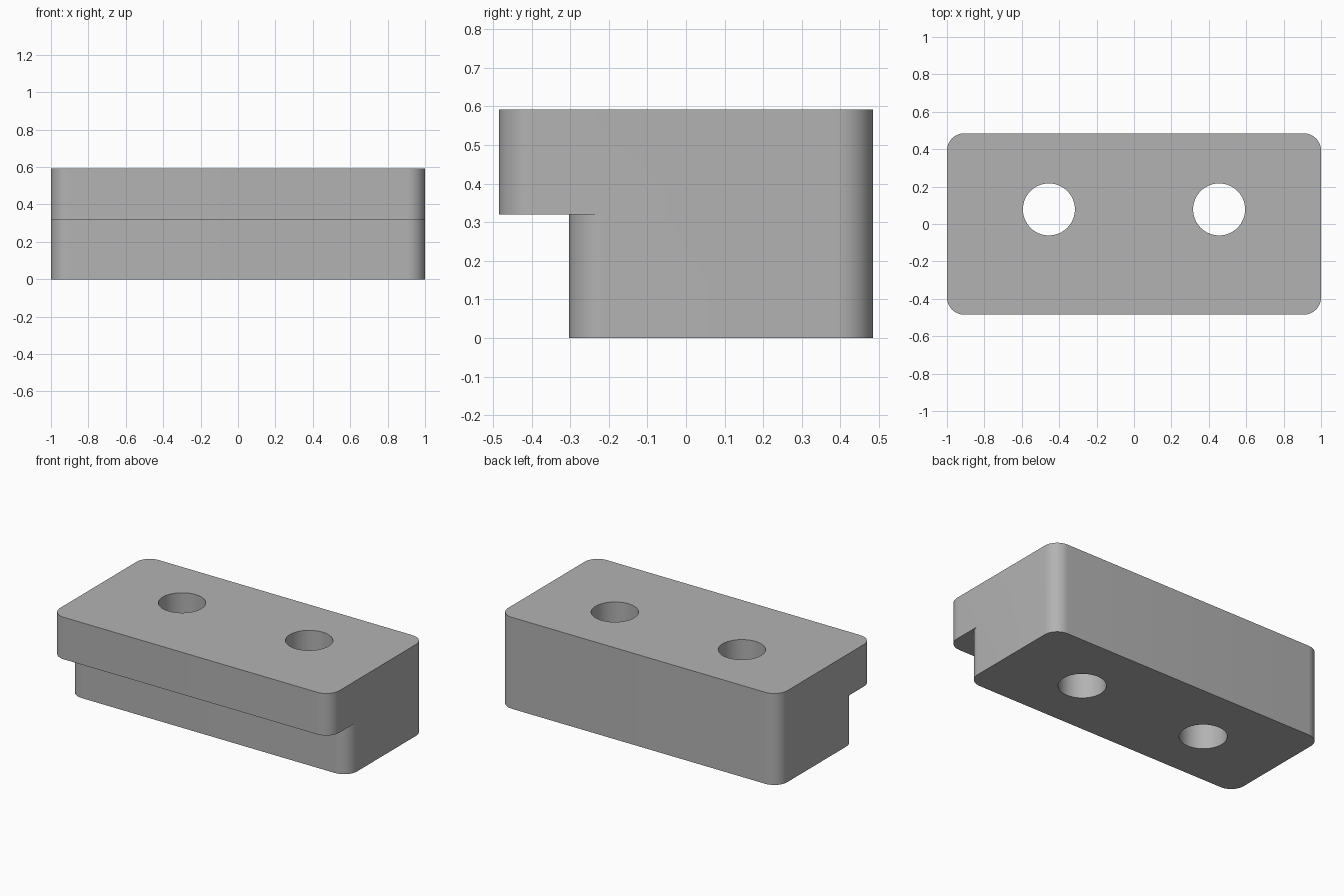
import bpy, bmesh
from math import cos, sin, pi, radians

cube = bpy.data.objects.get("Cube")
if cube:
    bpy.data.objects.remove(cube, do_unlink=True)

BACK, FRONT, STEP_FRONT = 0.485, -0.485, -0.303
STEP_Z, TOP = 0.32, 0.592
CORNER = 0.093
HOLE_X, HOLE_Y, HOLE_R = 0.455, 0.078, 0.139


def arc(cx, cy, r, start, end, n):
    """Points along an arc, both ends included."""
    return [(cx + r * cos(start + (end - start) * i / n),
             cy + r * sin(start + (end - start) * i / n)) for i in range(n + 1)]


def front_edge(y):
    """Rounded front, running from the right side to the left side."""
    x = 1 - CORNER
    return (arc(-x, y + CORNER, CORNER, pi, 1.5 * pi, 12)
            + arc(x, y + CORNER, CORNER, 1.5 * pi, 2 * pi, 12))


back = (arc(1 - CORNER, BACK - CORNER, CORNER, 0, pi / 2, 12)
        + arc(CORNER - 1, BACK - CORNER, CORNER, pi / 2, pi, 12))
step = front_edge(STEP_FRONT)
lip = [step[0]] + front_edge(FRONT) + [step[-1]]
holes = [arc(x, HOLE_Y, HOLE_R, 0, 2 * pi, 64)[:-1] for x in (-HOLE_X, HOLE_X)]

bm = bmesh.new()


def ring(points, z):
    return [bm.verts.new((x, y, z)) for x, y in points]


def wall(points, z0, z1, closed=True):
    low, high = ring(points, z0), ring(points, z1)
    for i in range(len(points) if closed else len(points) - 1):
        j = (i + 1) % len(points)
        bm.faces.new((low[i], low[j], high[j], high[i]))


def cap(outlines, z):
    """Flat face with holes."""
    edges = []
    for points in outlines:
        vs = ring(points, z)
        edges += [bm.edges.new((a, b)) for a, b in zip(vs, vs[1:] + vs[:1])]
    bmesh.ops.triangle_fill(bm, edges=edges, use_beauty=True)


# Outer walls of the foot and the overhanging upper part
wall(step + back, 0, STEP_Z)
wall(lip + back, STEP_Z, TOP)
# Through holes
for hole in holes:
    wall(hole, 0, TOP)
# Top, bottom and the underside of the overhang
cap([lip + back] + holes, TOP)
cap([step + back] + holes, 0)
cap([lip + step[-2:0:-1]], STEP_Z)

bmesh.ops.remove_doubles(bm, verts=bm.verts, dist=0.0001)
bmesh.ops.recalc_face_normals(bm, faces=bm.faces)
mesh = bpy.data.meshes.new("stepped_block")
bm.to_mesh(mesh)
bm.free()

# Plain grey material
grey = bpy.data.materials.new("plain grey")
grey.use_nodes = True
colour = (0.45, 0.45, 0.45, 1)
grey.diffuse_color = colour
grey.node_tree.nodes["Principled BSDF"].inputs["Base Color"].default_value = colour
mesh.materials.append(grey)

block = bpy.data.objects.new("stepped_block", mesh)
bpy.context.collection.objects.link(block)
bpy.context.view_layer.objects.active = block
block.select_set(True)
bpy.ops.object.shade_smooth_by_angle(angle=radians(30))
